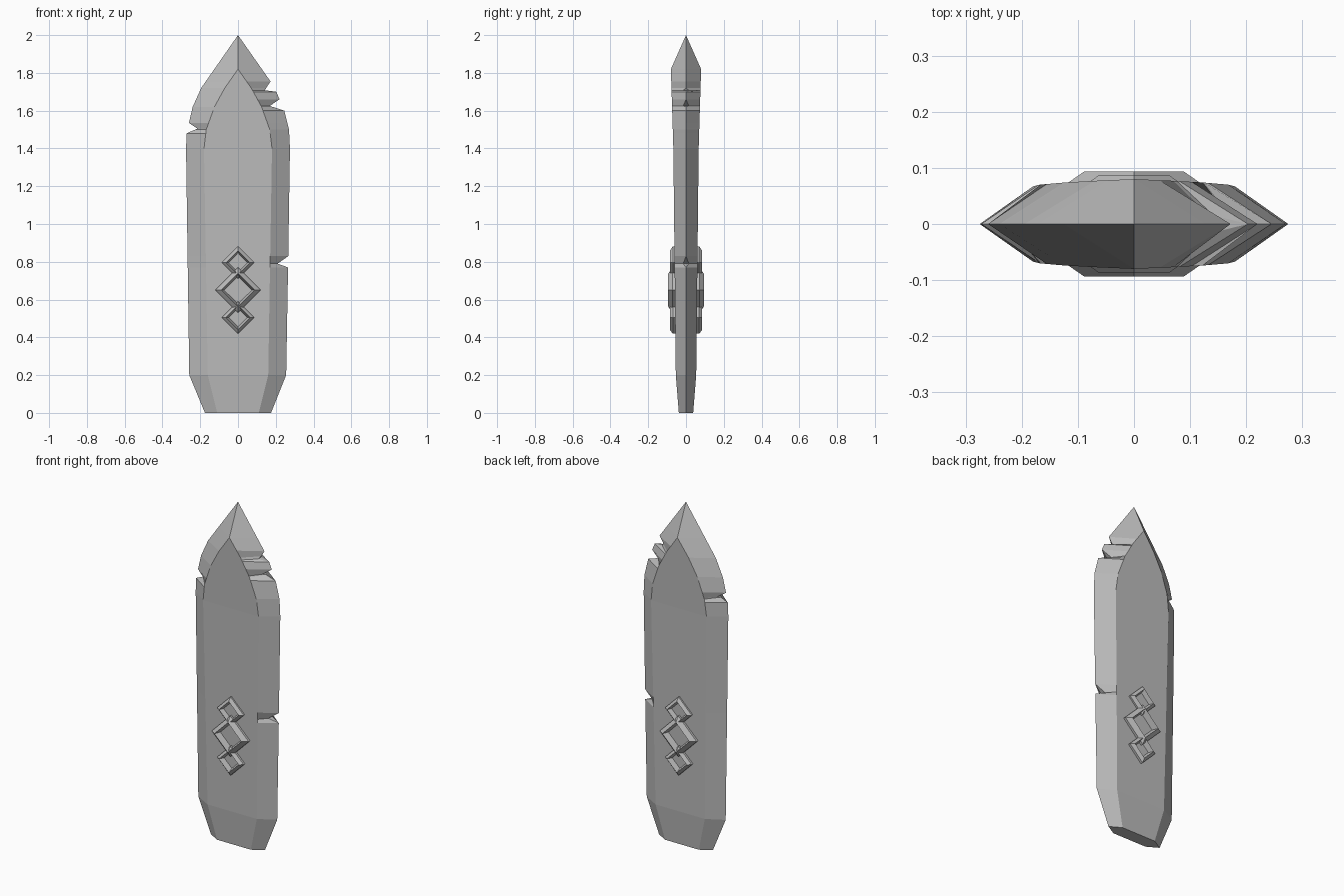
import bpy, bmesh, math

cube = bpy.data.objects.get("Cube")
if cube:
    bpy.data.objects.remove(cube, do_unlink=True)

steel = bpy.data.materials.new("plain_grey")
steel.use_nodes = True
GREY = (0.5, 0.5, 0.5, 1)
steel.diffuse_color = GREY
steel.node_tree.nodes["Principled BSDF"].inputs["Base Color"].default_value = GREY


def finish(bm, name):
    bmesh.ops.remove_doubles(bm, verts=bm.verts, dist=0.0005)
    bmesh.ops.recalc_face_normals(bm, faces=bm.faces)
    mesh = bpy.data.meshes.new(name)
    bm.to_mesh(mesh)
    bm.free()
    mesh.materials.append(steel)
    obj = bpy.data.objects.new(name, mesh)
    bpy.context.collection.objects.link(obj)
    return obj


def bridge(bm, rings):
    for a, b in zip(rings, rings[1:]):
        n = len(a)
        for i in range(n):
            j = (i + 1) % n
            bm.faces.new((a[i], a[j], b[j], b[i]))


def at(profile, z):
    """Value of a (height, value) profile at a height."""
    for (z0, v0), (z1, v1) in zip(profile, profile[1:]):
        if z <= z1:
            return v0 + (v1 - v0) * (z - z0) / (z1 - z0)
    return profile[-1][1]


# Blade profiles by height: flat half-width, half-thickness, cutting edges
FLAT = [(0, .11), (.2, .16), (1.4, .18), (1.5, .168), (1.62, .125),
        (1.72, .07), (1.82, 0), (2, 0)]
THICK = [(0, .038), (.2, .054), (1.4, .067), (1.82, .08), (2, 0)]
LEFT = [(0, .175), (.2, .255), (.77, .265), (.79, .21), (.83, .266),
        (1.4, .275), (1.5, .27), (1.6, .245), (1.625, .168), (1.66, .22),
        (1.7, .203), (1.708, .142), (1.755, .172), (2, 0)]
RIGHT = [(0, .175), (.2, .258), (1.4, .275), (1.48, .272), (1.505, .215),
         (1.535, .26), (1.62, .24), (1.72, .195), (2, 0)]
NICKS_LEFT = (.79, 1.625, 1.708)
NICKS_RIGHT = (1.505,)

bm = bmesh.new()
rings = []
heights = sorted({z for p in (FLAT, THICK, LEFT, RIGHT) for z, v in p})
for z in heights:
    f, t, xl, xr = (at(p, z) for p in (FLAT, THICK, LEFT, RIGHT))
    el = .015 if z in NICKS_LEFT else 0
    er = .015 if z in NICKS_RIGHT else 0
    outline = [(xl, -el), (xl, el), (f, t), (-f, t),
               (-xr, er), (-xr, -er), (-f, -t), (f, -t)]
    rings.append([bm.verts.new((x, y, z)) for x, y in outline])
bridge(bm, rings)
bm.faces.new(rings[0])
finish(bm, "blade")


# Raised diamond frames on both faces
def diamond(name, z, section, side):
    bm = bmesh.new()
    rings = []
    for r, y in section:
        rings.append([bm.verts.new((r * math.cos(a), side * y, z + r * math.sin(a)))
                      for a in (i * math.pi / 2 for i in range(4))])
    bridge(bm, rings + rings[:1])
    finish(bm, name)


LARGE = [(.12, .05), (.12, .072), (.088, .094), (.07, .05)]
SMALL = [(.086, .05), (.086, .07), (.064, .086), (.046, .05)]
for side, label in ((-1, "front"), (1, "back")):
    diamond(label + "_middle_diamond", .65, LARGE, side)
    diamond(label + "_upper_diamond", .795, SMALL, side)
    diamond(label + "_lower_diamond", .505, SMALL, side)
